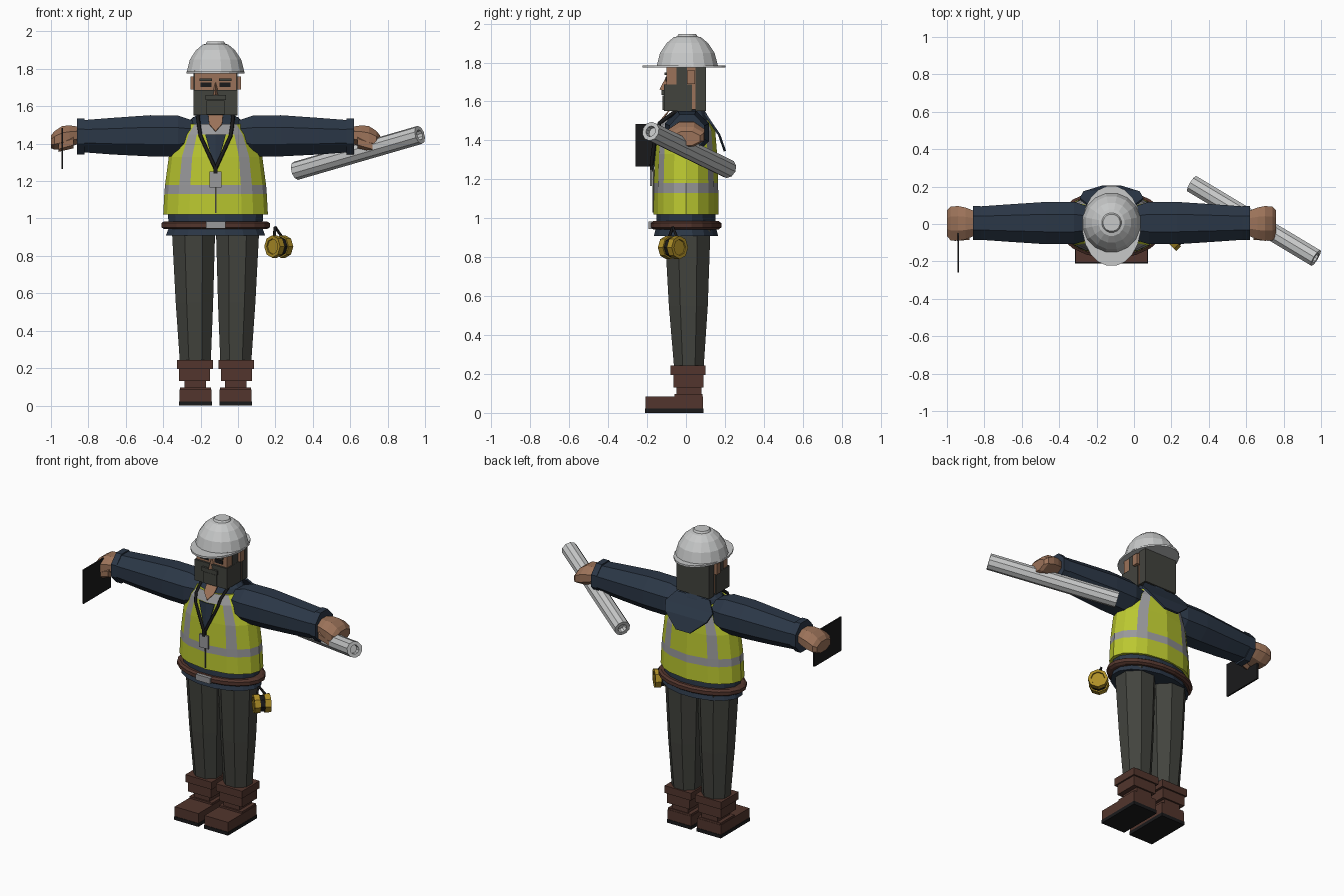
import bpy, bmesh, math
from mathutils import Vector

if "Cube" in bpy.data.objects:
    bpy.data.objects.remove(bpy.data.objects["Cube"])

CX = -0.12  # body centre line


def material(name, *rgb):
    m = bpy.data.materials.new(name)
    m.use_nodes = True
    m.diffuse_color = (*rgb, 1)
    m.node_tree.nodes["Principled BSDF"].inputs["Base Color"].default_value = (*rgb, 1)
    return m


SKIN = material("skin", 0.33, 0.17, 0.10)
NAVY = material("navy cloth", 0.024, 0.038, 0.062)
VEST = material("safety yellow", 0.50, 0.58, 0.03)
SILVER = material("reflective grey", 0.32, 0.32, 0.33)
WHITE = material("off white", 0.57, 0.58, 0.58)
CHARCOAL = material("charcoal", 0.055, 0.057, 0.048)
BROWN = material("brown leather", 0.085, 0.036, 0.026)
BLACK = material("black", 0.01, 0.01, 0.011)
MUSTARD = material("mustard", 0.42, 0.27, 0.02)


def finish(name, bm, *mats):
    bmesh.ops.recalc_face_normals(bm, faces=bm.faces)
    me = bpy.data.meshes.new(name)
    bm.to_mesh(me)
    bm.free()
    for m in mats:
        me.materials.append(m)
    ob = bpy.data.objects.new(name, me)
    bpy.context.collection.objects.link(ob)
    return ob


def box(name, mat, x, y, z):
    """Box from (low, high) ranges; x is measured from the body centre."""
    bm = bmesh.new()
    bmesh.ops.create_cube(bm, size=1)
    for v in bm.verts:
        v.co = [r[0] if c < 0 else r[1] for c, r in zip(v.co, (x, y, z))]
        v.co.x += CX
    return finish(name, bm, mat)


def pair(name, mat, x, y, z):
    box("left_" + name, mat, x, y, z)
    box("right_" + name, mat, (-x[1], -x[0]), y, z)


def loft(name, mats, rings, sides=8, angles=None, rule=None, side=0):
    """Skin rings (pos, cu, cv, ru, rv). Side 0 runs up z, +1/-1 runs out along an arm."""
    if angles is None:
        angles = [(k + 0.5) * 360 / sides for k in range(sides)]
    grow = 1 if rule else 1 / max(abs(math.cos(math.radians(a))) for a in angles)
    bm = bmesh.new()
    loops = []
    for p, cu, cv, ru, rv in rings:
        loop = []
        for a in map(math.radians, angles):
            u, v = cu + ru * grow * math.cos(a), cv + rv * grow * math.sin(a)
            loop.append(bm.verts.new((CX + side * p, u, v) if side else (CX + u, v, p)))
        loops.append(loop)
    n = len(angles)
    for i in range(len(loops) - 1):
        for j in range(n):
            k = (j + 1) % n
            f = bm.faces.new((loops[i][j], loops[i][k], loops[i + 1][k], loops[i + 1][j]))
            f.material_index = rule(i, j) if rule else 0
    bm.faces.new(loops[0])
    bm.faces.new(loops[-1])
    return finish(name, bm, *mats)


def plate(name, mat, points, faces, thick=0.006):
    bm = bmesh.new()
    vs = [bm.verts.new((CX + x, y, z)) for x, y, z in points]
    for f in faces:
        bm.faces.new([vs[i] for i in f])
    ob = finish(name, bm, mat)
    mod = ob.modifiers.new("thickness", 'SOLIDIFY')
    mod.thickness, mod.offset = thick, 0
    return ob


def cord(name, mat, points, radius):
    cu = bpy.data.curves.new(name, 'CURVE')
    cu.dimensions = '3D'
    cu.bevel_depth, cu.bevel_resolution, cu.use_fill_caps = radius, 0, True
    sp = cu.splines.new('POLY')
    sp.points.add(len(points) - 1)
    for p, (x, y, z) in zip(sp.points, points):
        p.co = (CX + x, y, z, 1)
    cu.materials.append(mat)
    bpy.context.collection.objects.link(bpy.data.objects.new(name, cu))


def rod(name, mat, a, b, radius, sides, bore=0):
    """Straight cylinder from a to b, optionally with recessed ends."""
    a, b = Vector(a), Vector(b)
    bm = bmesh.new()
    bmesh.ops.create_cone(bm, cap_ends=True, segments=sides, radius1=radius,
                          radius2=radius, depth=(b - a).length)
    if bore:
        caps = [f for f in bm.faces if len(f.verts) == sides]
        bmesh.ops.inset_individual(bm, faces=caps, thickness=radius - bore, depth=0)
        bmesh.ops.inset_individual(bm, faces=caps, thickness=0.002, depth=-0.03)
    ob = finish(name, bm, mat)
    ob.location = (a + b) / 2
    ob.rotation_mode = 'QUATERNION'
    ob.rotation_quaternion = (b - a).to_track_quat('Z', 'Y')
    return ob


# Boots and trouser legs
pair("boot_sole", BLACK, (0.02, 0.195), (-0.21, 0.09), (0, 0.022))
pair("boot_foot", BROWN, (0.022, 0.193), (-0.207, 0.087), (0.022, 0.085))
pair("boot_instep", BROWN, (0.025, 0.19), (-0.06, 0.085), (0.085, 0.097))
pair("boot_ankle", BROWN, (0.05, 0.165), (-0.05, 0.08), (0.09, 0.135))
pair("boot_shaft", BROWN, (0.03, 0.195), (-0.065, 0.09), (0.13, 0.2))
pair("boot_cuff", BROWN, (0.015, 0.205), (-0.08, 0.1), (0.195, 0.243))
for s, label in ((1, "left"), (-1, "right")):
    loft(label + "_trouser_leg", [CHARCOAL], [
        (0.22, s * 0.108, 0.015, 0.082, 0.075), (0.55, s * 0.113, 0.012, 0.1, 0.1),
        (0.95, s * 0.118, 0.008, 0.116, 0.118)])

# Shirt hem, belt and buckle
loft("shirt_hem", [NAVY], [(0.91, 0, 0, 0.265, 0.165), (0.95, 0, 0, 0.25, 0.155),
                           (1.03, 0, 0, 0.255, 0.15)], 16)
loft("belt", [BROWN], [(0.943, 0, 0, 0.275, 0.168), (0.953, 0, 0, 0.29, 0.182),
                       (0.975, 0, 0, 0.29, 0.182), (0.985, 0, 0, 0.275, 0.168)], 20)
box("belt_buckle", SILVER, (-0.052, 0.052), (-0.192, -0.17), (0.946, 0.984))

# Vest with reflective bands
quarter = [0, 22, 44, 60]
half = quarter + [90] + [180 - a for a in quarter[:0:-1]]


def vest_colour(ring, col):
    band = ring == 1 or (ring > 1 and col in (2, 5, 10, 13))
    return int(band or (ring == 4 and col in (11, 12)))


loft("safety_vest", [VEST, SILVER], [
    (1.02, 0, 0, 0.28, 0.167), (1.13, 0, 0, 0.274, 0.166), (1.18, 0, 0, 0.27, 0.165),
    (1.33, 0, 0, 0.25, 0.16), (1.45, 0, 0, 0.2, 0.15), (1.505, 0, 0, 0.155, 0.125)],
    angles=half + [a + 180 for a in half], rule=vest_colour)
box("vest_zip", CHARCOAL, (-0.004, 0.004), (-0.171, -0.16), (1.03, 1.25))

# Shirt collar, neckline and back flap
loft("shirt_collar", [NAVY], [(1.49, 0, 0.005, 0.152, 0.122), (1.53, 0, 0.01, 0.13, 0.1),
                              (1.555, 0, 0.015, 0.1, 0.08)], 12)
plate("shirt_front", NAVY, [(-0.055, -0.148, 1.45), (0, -0.156, 1.45), (0.055, -0.148, 1.45),
                            (0, -0.168, 1.25)], [(0, 1, 3), (1, 2, 3)])
plate("open_neck", SKIN, [(-0.04, -0.085, 1.556), (0.04, -0.085, 1.556), (0.035, -0.128, 1.505),
                          (0, -0.15, 1.465), (-0.035, -0.128, 1.505)], [(0, 1, 2, 3, 4)])
plate("back_flap", NAVY, [(-0.12, 0.095, 1.54), (0.12, 0.095, 1.54), (0.17, 0.135, 1.48),
                          (0.15, 0.17, 1.43), (0.05, 0.2, 1.345), (-0.05, 0.2, 1.345),
                          (-0.15, 0.17, 1.43), (-0.17, 0.135, 1.48)],
      [(0, 1, 2, 7), (2, 3, 6, 7), (3, 4, 5, 6)], 0.012)

# Lanyard and badge
for s, label in ((1, "left"), (-1, "right")):
    cord(label + "_lanyard", BLACK, [(s * 0.075, 0.06, 1.56), (s * 0.095, -0.06, 1.545),
                                     (s * 0.088, -0.135, 1.49), (s * 0.08, -0.156, 1.44),
                                     (0, -0.178, 1.265)], 0.01)
box("badge_clip", BLACK, (-0.01, 0.01), (-0.186, -0.17), (1.24, 1.28))
box("badge", SILVER, (-0.032, 0.032), (-0.184, -0.174), (1.165, 1.25))

# Sleeves, cuffs and hands
for s, label in ((1, "left"), (-1, "right")):
    loft(label + "_sleeve", [NAVY], [
        (0.08, 0.005, 1.45, 0.08, 0.06), (0.14, 0.005, 1.445, 0.095, 0.085),
        (0.2, 0.005, 1.44, 0.113, 0.11), (0.35, 0.005, 1.442, 0.113, 0.11),
        (0.55, 0.005, 1.44, 0.1, 0.098), (0.72, 0.005, 1.44, 0.088, 0.085)], side=s)
    loft(label + "_cuff", [NAVY], [(0.7, 0.005, 1.438, 0.09, 0.096),
                                   (0.74, 0.005, 1.438, 0.09, 0.096)], side=s)
    loft(label + "_hand", [SKIN], [
        (0.73, 0.003, 1.445, 0.065, 0.045), (0.78, 0.003, 1.44, 0.085, 0.058),
        (0.82, 0.003, 1.432, 0.093, 0.062), (0.86, 0.003, 1.418, 0.09, 0.05),
        (0.879, 0.003, 1.41, 0.07, 0.035)], side=s)
    loft(label + "_thumb", [SKIN], [(0.76, -0.06, 1.41, 0.025, 0.03),
                                    (0.84, -0.07, 1.385, 0.02, 0.025)], 6, side=s)

# Head, hair, beard and face
loft("neck", [SKIN], [(1.45, 0, 0, 0.06, 0.06), (1.6, 0, 0, 0.06, 0.06)])
box("head", SKIN, (-0.112, 0.112), (-0.1, 0.06), (1.56, 1.79))
box("back_hair", CHARCOAL, (-0.118, 0.118), (0.048, 0.102), (1.55, 1.785))
box("beard", CHARCOAL, (-0.118, 0.118), (-0.112, 0.032), (1.552, 1.688))
box("chin_beard", CHARCOAL, (-0.048, 0.048), (-0.122, -0.1), (1.557, 1.63))
box("moustache", CHARCOAL, (-0.055, 0.055), (-0.125, -0.1), (1.633, 1.66))
pair("sideburn", CHARCOAL, (0.1, 0.117), (-0.05, 0.006), (1.68, 1.775))
pair("ear", SKIN, (0.1, 0.135), (0.006, 0.045), (1.69, 1.76))
pair("eyebrow", CHARCOAL, (0.018, 0.085), (-0.11, -0.095), (1.735, 1.748))
pair("eye", BLACK, (0.022, 0.08), (-0.105, -0.095), (1.702, 1.727))
plate("nose", SKIN, [(0, -0.1, 1.73), (-0.02, -0.1, 1.655), (0.02, -0.1, 1.655),
                     (0, -0.135, 1.662)], [(0, 1, 3), (0, 3, 2), (1, 2, 3), (0, 2, 1)], 0.003)

# Hard hat
loft("helmet_brim", [WHITE], [(1.774, 0, -0.01, 0.155, 0.213),
                              (1.786, 0, -0.01, 0.155, 0.213)], 20)
loft("helmet_dome", [WHITE], [(1.78, 0, 0.007, 0.155, 0.158), (1.85, 0, 0.007, 0.137, 0.14),
                              (1.9, 0, 0.007, 0.104, 0.106), (1.93, 0, 0.007, 0.068, 0.07),
                              (1.934, 0, 0.007, 0.052, 0.052), (1.946, 0, 0.007, 0.045, 0.045)], 16)

# Ear defenders hanging from the belt
hub, axis = Vector((0.218, -0.067, 0.85)), Vector((1, 1, 0)).normalized()
for s, label in ((1, "rear"), (-1, "front")):
    rod(label + "_ear_cup", MUSTARD, hub + axis * s * 0.014, hub + axis * s * 0.05, 0.06, 8, 0.042)
rod("ear_cushions", BLACK, hub - axis * 0.014, hub + axis * 0.014, 0.052, 8)
for s, label in ((1, "rear"), (-1, "front")):
    tip = hub + axis * s * 0.035
    cord(label + "_headband", BLACK, [(hub.x - CX - 0.02, hub.y, 0.955),
                                      (tip.x - CX, tip.y, 0.89)], 0.008)

# Carried items: plan roll in the left hand, tablet in the right
rod("plan_roll", WHITE, (0.31, 0.215, 1.255), (0.972, -0.182, 1.447), 0.05, 10, 0.028)
box("tablet", BLACK, (-0.825, -0.815), (-0.26, 0.02), (1.265, 1.485))
